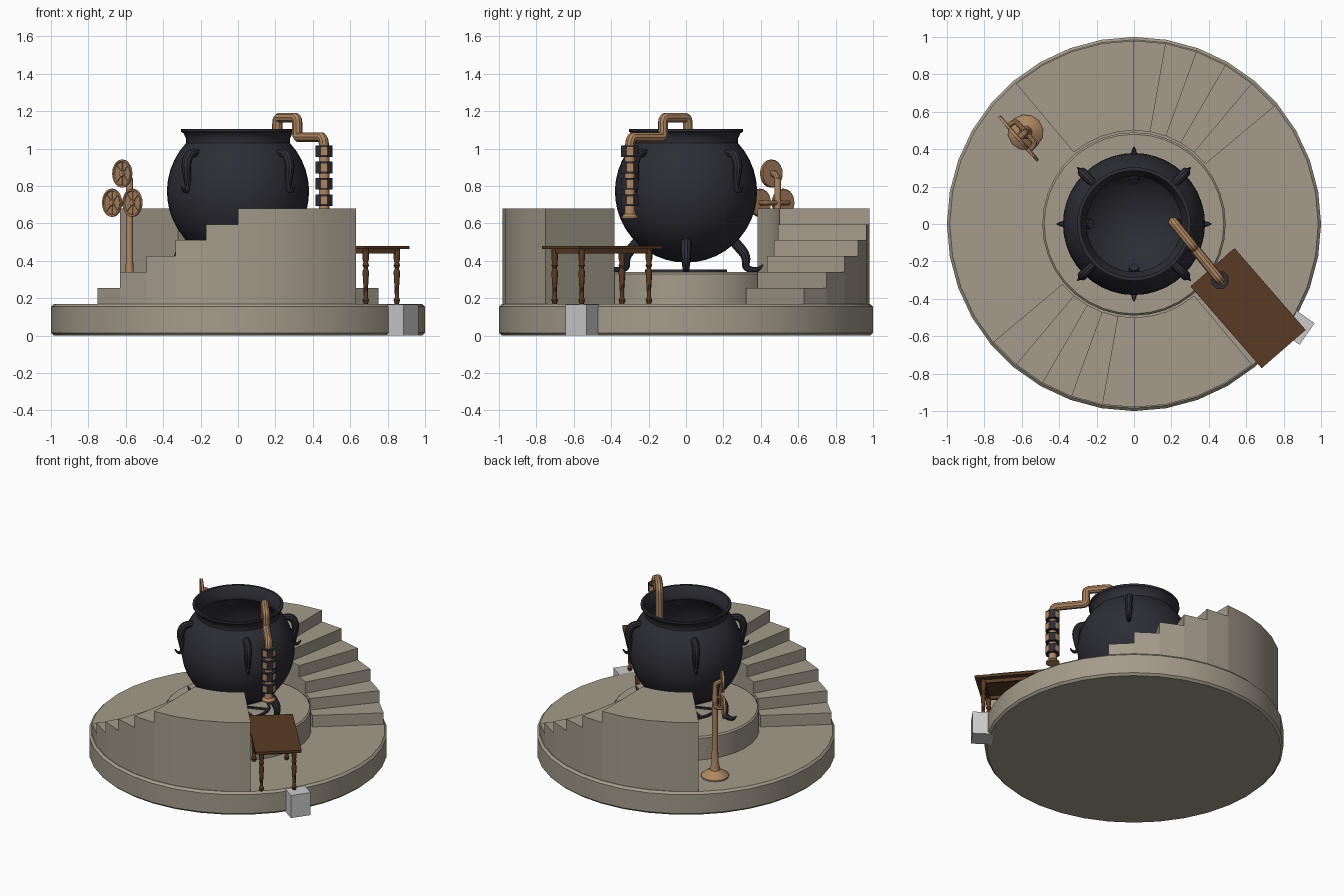
import bpy, bmesh
from math import sin, cos, pi, radians, atan2
from mathutils import Matrix, Vector

old = bpy.data.objects.get("Cube")
if old:
    bpy.data.objects.remove(old, do_unlink=True)


def material(name, r, g, b):
    m = bpy.data.materials.new(name)
    m.use_nodes = True
    m.diffuse_color = (r, g, b, 1)
    m.node_tree.nodes["Principled BSDF"].inputs["Base Color"].default_value = (r, g, b, 1)
    return m


STONE = material("stone", 0.37, 0.33, 0.26)
IRON = material("black iron", 0.026, 0.026, 0.036)
COPPER = material("copper", 0.43, 0.24, 0.12)
WOOD = material("dark wood", 0.1, 0.043, 0.017)
GREY = material("light grey", 0.6, 0.6, 0.6)


def add(name, mesh, mat, matrix=None, smooth=True):
    ob = bpy.data.objects.new(name, mesh)
    bpy.context.collection.objects.link(ob)
    mesh.materials.clear()
    mesh.materials.append(mat)
    if matrix:
        ob.matrix_world = matrix
    if smooth:
        bpy.ops.object.select_all(action="DESELECT")
        ob.select_set(True)
        bpy.context.view_layer.objects.active = ob
        bpy.ops.object.shade_smooth_by_angle(angle=radians(35))
    return ob


def finish(bm, name, mat, matrix=None, smooth=True):
    bmesh.ops.remove_doubles(bm, verts=bm.verts, dist=0.0001)
    bmesh.ops.recalc_face_normals(bm, faces=bm.faces)
    mesh = bpy.data.meshes.new(name)
    bm.to_mesh(mesh)
    bm.free()
    return add(name, mesh, mat, matrix, smooth)


def lathe(name, profile, mat, n=24, matrix=None, smooth=True, turn=0.0):
    """Turn a list of (radius, height) points about z."""
    bm = bmesh.new()
    rings = [[bm.verts.new((r * cos(turn + 2 * pi * i / n), r * sin(turn + 2 * pi * i / n), z))
              for i in range(n)] for r, z in profile]
    for a, b in zip(rings, rings[1:]):
        for i in range(n):
            j = (i + 1) % n
            bm.faces.new((a[i], a[j], b[j], b[i]))
    return finish(bm, name, mat, matrix, smooth)


def tube(name, points, radius, mat, matrix=None, radii=None):
    """Rounded tube along control points."""
    cu = bpy.data.curves.new(name, "CURVE")
    cu.dimensions = "3D"
    cu.bevel_depth, cu.bevel_resolution, cu.use_fill_caps = radius, 3, True
    sp = cu.splines.new("NURBS")
    sp.points.add(len(points) - 1)
    for i, p in enumerate(points):
        sp.points[i].co = (*p, 1)
        sp.points[i].radius = radii[i] if radii else 1
    sp.use_endpoint_u, sp.order_u, sp.resolution_u = True, 3, 5
    tmp = bpy.data.objects.new("tmp", cu)
    bpy.context.collection.objects.link(tmp)
    bpy.context.view_layer.update()
    mesh = bpy.data.meshes.new_from_object(tmp.evaluated_get(bpy.context.evaluated_depsgraph_get()))
    bpy.data.objects.remove(tmp, do_unlink=True)
    return add(name, mesh, mat, matrix)


def box(name, size, mat, matrix):
    bm = bmesh.new()
    bmesh.ops.create_cube(bm, size=1, matrix=Matrix.Diagonal((*size, 1)))
    return finish(bm, name, mat, matrix, False)


def wedge(name, a0, a1, top):
    """Ring sector, one side per ten degrees."""
    bm = bmesh.new()
    steps = round((a1 - a0) / 10)
    angles = [radians(a0 + 10 * i) for i in range(steps + 1)]
    outline = [(0.98 * cos(a), 0.98 * sin(a)) for a in angles]
    outline += [(0.5 * cos(a), 0.5 * sin(a)) for a in reversed(angles)]
    face = bm.faces.new([bm.verts.new((x, y, 0.17)) for x, y in outline])
    up = bmesh.ops.extrude_face_region(bm, geom=[face])["geom"]
    for v in up:
        if isinstance(v, bmesh.types.BMVert):
            v.co.z = top
    finish(bm, name, STONE)


def spin(angle):
    return Matrix.Rotation(radians(angle), 4, "Z")


def at(x, y, z=0.0):
    return Matrix.Translation((x, y, z))


# Round base and raised hearth
lathe("base", [(0, 0), (0.985, 0), (1, 0.015), (1, 0.155), (0.985, 0.17), (0, 0.17)], STONE, 36)
lathe("hearth", [(0, 0.17), (0.49, 0.17), (0.49, 0.33), (0.48, 0.34), (0, 0.34)], STONE, 36)

# Two curved staircases, half a turn apart
for side, turn in (("front", 0), ("back", 180)):
    wedge(side + "_landing", turn - 90, turn - 50, 0.68)
    for i in range(5):
        wedge(f"{side}_step_{5 - i}", turn - 100 - 10 * i, turn - 90 - 10 * i, 0.595 - 0.085 * i)

# Cauldron: a hollow ball with a flared rim
def ball(radius, low, high, count):
    angles = [radians(low + (high - low) * i / count) for i in range(count + 1)]
    return [(radius * cos(a), 0.77 + radius * sin(a)) for a in angles]


shell = ball(0.38, -90, 43, 16)
rim = [(0.277, 1.05), (0.29, 1.08), (0.304, 1.09), (0.304, 1.105), (0.286, 1.105), (0.255, 1.05)]
lathe("cauldron", shell + rim + ball(0.355, 44, -90, 14), IRON, 40)

# Four curled legs and four hooked handles
leg = [(0.23, 0, 0.53), (0.28, 0, 0.48), (0.325, 0, 0.42), (0.315, 0, 0.365),
       (0.35, 0, 0.35), (0.39, 0, 0.352), (0.412, 0, 0.38)]
hook = [(0.29, 0, 0.975), (0.36, 0, 0.985), (0.395, 0, 0.92), (0.385, 0, 0.85),
        (0.375, 0, 0.775), (0.415, 0, 0.77), (0.428, 0, 0.8)]
for i in range(4):
    tube(f"cauldron_leg_{i + 1}", leg, 0.026, IRON, spin(90 * i), [1, 1.2, 1, 0.75, 0.7, 0.5, 0.15])
    tube(f"cauldron_handle_{i + 1}", hook, 0.024, IRON, spin(90 * i + 45),
         [0.8, 1.1, 1.1, 0.9, 0.6, 0.4, 0.15])

# Fire grate under the cauldron
lathe("grate_ring", [(0.2, 0.34), (0.22, 0.34), (0.22, 0.352), (0.2, 0.352), (0.2, 0.34)], IRON, 24)
for i in range(4):
    box(f"grate_bar_{i + 1}", (0.42, 0.02, 0.01), IRON, spin(45 * i + 20) @ at(0, 0, 0.346))

# Copper still pipe rising out of the cauldron
start, end = Vector((0.21, 0.01, 0)), Vector((0.46, -0.3, 0))
along = (end - start).normalized()
route = [(0, 0.8), (0, 1.1), (0, 1.165), (0.05, 1.165), (0.12, 1.165), (0.17, 1.165), (0.17, 1.12),
         (0.17, 1.1), (0.17, 1.06), (0.22, 1.06), (0.35, 1.06), (0.398, 1.06), (0.398, 1.0)]
tube("still_pipe", [start + along * s + Vector((0, 0, z)) for s, z in route], 0.027, COPPER)

# Condenser: a column of octagonal blocks on a copper core
place = at(end.x, end.y)
lathe("condenser_core", [(0, 1.02), (0.028, 1.02), (0.028, 0.67), (0.03, 0.65), (0.046, 0.635),
                         (0.046, 0.625), (0, 0.625)], COPPER, 16, place)
for i in range(4):
    z = 0.955 - 0.0875 * i
    block = lathe(f"condenser_block_{i + 1}", [(0, z), (0.05, z), (0.05, z + 0.01), (0.05, z + 0.052),
                  (0.05, z + 0.062), (0, z + 0.062)], IRON, 8, place, False, pi / 8)
    block.data.materials.append(COPPER)
    for f in block.data.polygons:
        if max(abs(f.normal.x), abs(f.normal.y)) > 0.9 and f.area > 0.001:
            f.material_index = 1

# Table with turned legs
table = at(0.61, -0.45) @ spin(-49)
box("table_top", (0.58, 0.312, 0.018), WOOD, table @ at(0, 0, 0.471))
turned = [(0, 0.17), (0.012, 0.17), (0.018, 0.19), (0.011, 0.205), (0.012, 0.25), (0.018, 0.34),
          (0.011, 0.36), (0.018, 0.375), (0.013, 0.39), (0.018, 0.41), (0.018, 0.463)]
for sx in (-1, 1):
    box("table_end_rail", (0.015, 0.22, 0.025), WOOD, table @ at(0.238 * sx, 0, 0.45))
    box("table_side_rail", (0.476, 0.015, 0.025), WOOD, table @ at(0, 0.11 * sx, 0.45))
    for sy in (-1, 1):
        lathe("table_leg", turned, WOOD, 10, table @ at(0.238 * sx, 0.11 * sy))

# Grey block at the edge of the base
box("edge_block", (0.14, 0.14, 0.167), GREY, at(0.868, -0.548, 0.0835) @ spin(55))

# Copper stand with three round plates; local x runs along the plates, -y is their face
stand = at(-0.58, 0.49) @ spin(-49)
lathe("stand_post", [(0, 0.17), (0.095, 0.17), (0.095, 0.18), (0.07, 0.2), (0.035, 0.22), (0.025, 0.27),
                     (0.02, 0.4), (0.018, 0.84), (0, 0.85)], COPPER, 12, stand)
tube("stand_arm", [(-0.085, -0.04, 0.71), (-0.085, 0, 0.71), (-0.05, 0, 0.71), (0.05, 0, 0.71),
                   (0.085, 0, 0.71), (0.085, -0.04, 0.71)], 0.014, COPPER, stand)
tube("stand_top_arm", [(0, 0, 0.82), (0, 0, 0.866), (0, -0.045, 0.866)], 0.018, COPPER, stand)
for i, (x, z) in enumerate(((-0.083, 0.71), (0.083, 0.71), (0, 0.866))):
    face = stand @ at(x, -0.04, z) @ Matrix.Rotation(pi / 2, 4, "X")
    lathe(f"plate_{i + 1}", [(0, 0), (0.07, 0), (0.075, 0.005), (0.075, 0.018), (0.065, 0.018),
                             (0.062, 0.01), (0.02, 0.01), (0.016, 0.02), (0, 0.02)], COPPER, 20, face)
    for k in range(4):
        box(f"plate_{i + 1}_spoke", (0.13, 0.007, 0.006), COPPER, face @ spin(45 * k) @ at(0, 0, 0.012))
